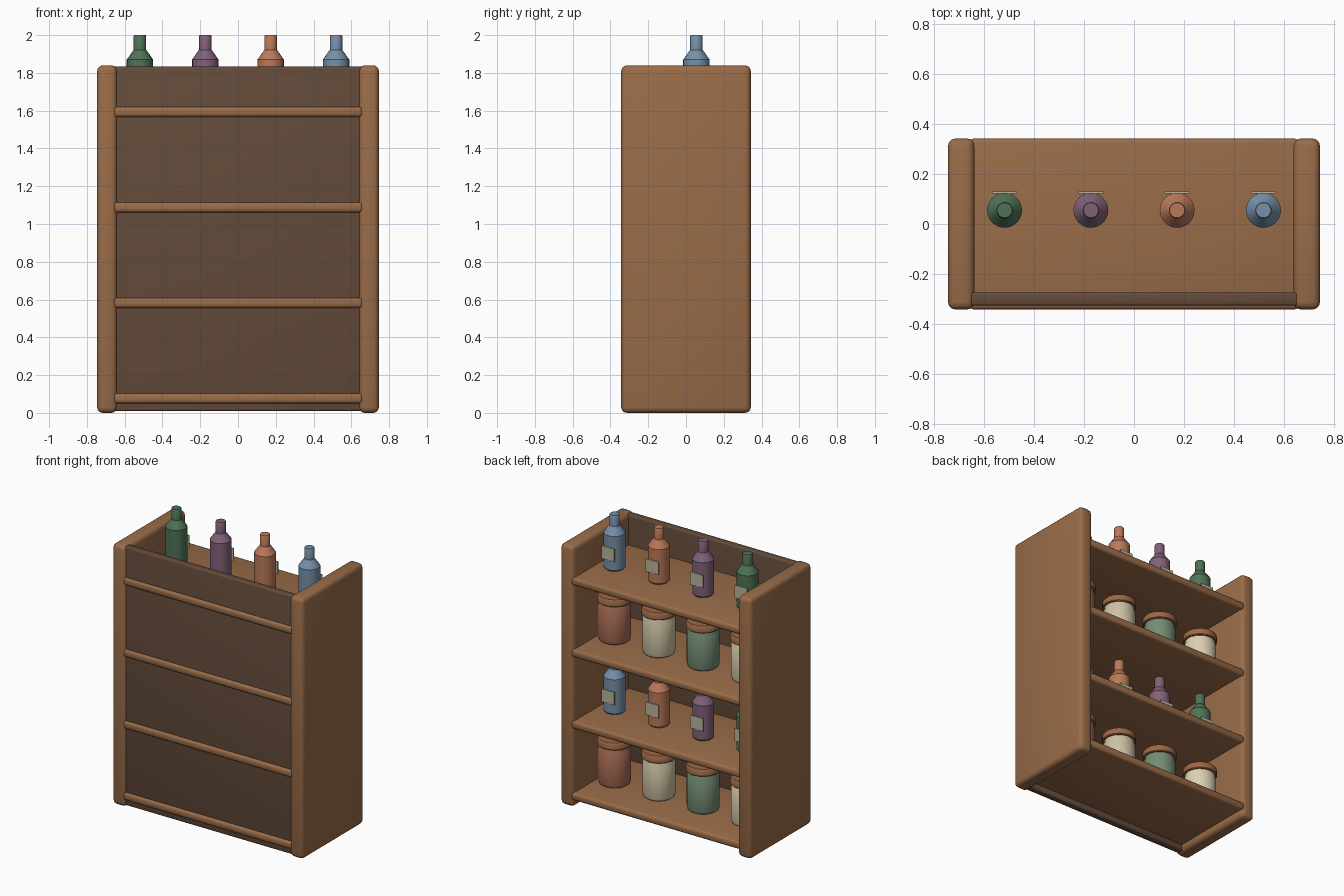
import bpy, bmesh
from math import radians

if "Cube" in bpy.data.objects:
    bpy.data.objects.remove(bpy.data.objects["Cube"])


def material(name, rgb):
    m = bpy.data.materials.new(name)
    m.diffuse_color = (*rgb, 1)
    m.use_nodes = True
    m.node_tree.nodes["Principled BSDF"].inputs["Base Color"].default_value = m.diffuse_color
    return m


WOOD = material("wood", (0.32, 0.15, 0.066))
DARK = material("dark_wood", (0.125, 0.07, 0.042))
LID = material("lid_wood", (0.34, 0.14, 0.06))
PAPER = material("paper", (0.50, 0.46, 0.33))
GLASS = [material("green_glass", (0.08, 0.17, 0.095)),
         material("purple_glass", (0.22, 0.12, 0.19)),
         material("orange_glass", (0.50, 0.19, 0.10)),
         material("blue_glass", (0.18, 0.28, 0.40))]
CLAY = [material("cream_glaze", (0.72, 0.64, 0.45)),
        material("green_glaze", (0.18, 0.27, 0.18)),
        material("sand_glaze", (0.62, 0.54, 0.37)),
        material("terracotta_glaze", (0.40, 0.15, 0.09))]


def finish(name, bm, mat):
    me = bpy.data.meshes.new(name)
    bmesh.ops.recalc_face_normals(bm, faces=bm.faces)
    bm.to_mesh(me)
    bm.free()
    ob = bpy.data.objects.new(name, me)
    bpy.context.collection.objects.link(ob)
    me.materials.append(mat)
    bpy.ops.object.select_all(action='DESELECT')
    ob.select_set(True)
    bpy.context.view_layer.objects.active = ob
    bpy.ops.object.shade_smooth_by_angle(angle=radians(35))
    return ob


def box(name, lo, hi, mat, bevel=0.0):
    bm = bmesh.new()
    bmesh.ops.create_cube(bm, size=1)
    for v in bm.verts:
        v.co = [(a + b) / 2 + c * (b - a) for a, b, c in zip(lo, hi, v.co)]
    if bevel:
        bmesh.ops.bevel(bm, geom=bm.edges[:], offset=bevel, segments=3,
                        profile=0.5, affect='EDGES')
    return finish(name, bm, mat)


def lathe(name, profile, mat, loc, sides=24):
    bm = bmesh.new()
    verts = [bm.verts.new((r, 0, z)) for r, z in profile]
    edges = [bm.edges.new(p) for p in zip(verts, verts[1:])]
    bmesh.ops.spin(bm, geom=verts + edges, cent=(0, 0, 0), axis=(0, 0, 1),
                   angle=radians(360), steps=sides)
    bmesh.ops.remove_doubles(bm, verts=bm.verts, dist=1e-5)
    ob = finish(name, bm, mat)
    ob.location = loc
    return ob


# Carcass: two side boards and the dark panel on the -y side
for side, x in (("left", -0.693), ("right", 0.693)):
    box(side + "_side", (x - 0.053, -0.343, 0), (x + 0.053, 0.343, 1.84), WOOD, 0.03)
box("closing_panel", (-0.70, -0.327, 0.01), (0.70, -0.275, 1.833), DARK, 0.01)

BOTTLE = [(0, 0), (0.062, 0), (0.07, 0.01), (0.07, 0.25), (0.033, 0.302),
          (0.033, 0.375), (0.03, 0.38), (0, 0.38)]
JAR = [(0, 0), (0.09, 0), (0.1, 0.007), (0.106, 0.025), (0.106, 0.245),
       (0.098, 0.262), (0.098, 0.28), (0, 0.28)]
JAR_LID = [(0, 0.275), (0.107, 0.275), (0.112, 0.28), (0.112, 0.315),
           (0.105, 0.325), (0, 0.325)]

# Shelves, alternating jars and bottles
for level in range(4):
    top = 0.104 + 0.5055 * level
    box(f"shelf_{level}", (-0.66, -0.343, top - 0.054), (0.66, 0.343, top), WOOD, 0.018)
    for i in range(4):
        x, y, tag = -0.519 + 0.346 * i, 0.055, f"{level}_{i}"
        if level % 2:
            lathe("bottle_" + tag, BOTTLE, GLASS[i], (x, y, top))
            box("label_" + tag, (x - 0.05, y + 0.068, top + 0.08),
                (x + 0.05, y + 0.076, top + 0.17), PAPER)
        else:
            lathe("jar_" + tag, JAR, CLAY[i], (x, y, top))
            lathe("jar_lid_" + tag, JAR_LID, LID, (x, y, top))
